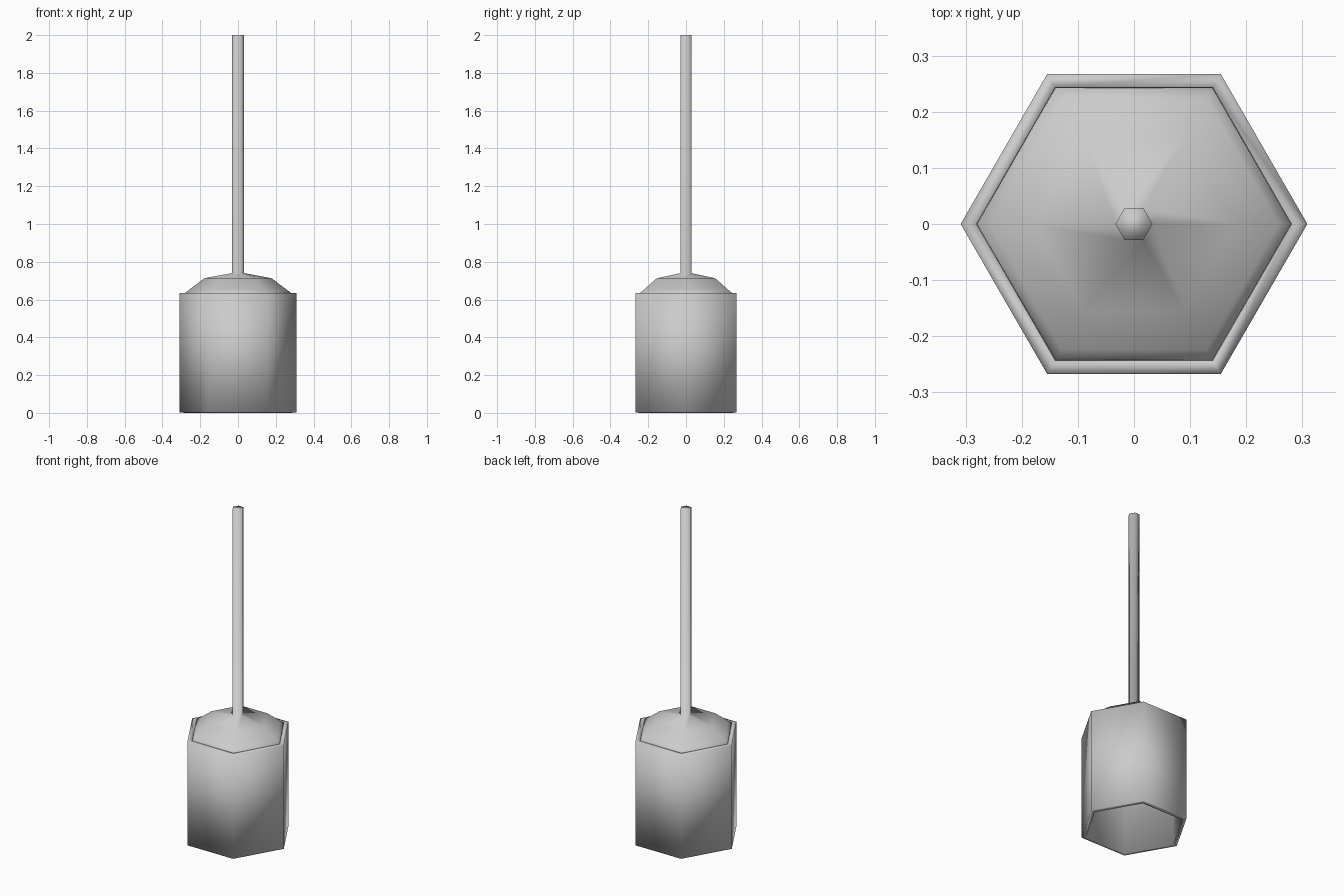
import bpy
import bmesh
from math import cos, sin, pi

cube = bpy.data.objects.get("Cube")
if cube:
    bpy.data.objects.remove(cube, do_unlink=True)

SIDES = 6

grey = bpy.data.materials.new("light_grey")
grey.use_nodes = True
colour = (0.6, 0.6, 0.6, 1)
grey.diffuse_color = colour
grey.node_tree.nodes["Principled BSDF"].inputs["Base Color"].default_value = colour


def hex_lathe(name, profile):
    """Spin a (radius, height) profile into a smooth six-sided part, closing both ends."""
    bm = bmesh.new()
    rings = []
    for r, z in profile:
        rings.append([bm.verts.new((r * cos(2 * pi * i / SIDES), r * sin(2 * pi * i / SIDES), z))
                      for i in range(SIDES)])
    for a, b in zip(rings, rings[1:]):
        for i in range(SIDES):
            j = (i + 1) % SIDES
            bm.faces.new((a[i], a[j], b[j], b[i]))
    bm.faces.new(rings[0][::-1])
    bm.faces.new(rings[-1])
    for f in bm.faces:
        f.smooth = True
    mesh = bpy.data.meshes.new(name)
    bm.to_mesh(mesh)
    bm.free()
    mesh.materials.append(grey)
    obj = bpy.data.objects.new(name, mesh)
    bpy.context.collection.objects.link(obj)


# Cup: thick hexagonal wall, open below, roofed over just under the rim
hex_lathe("cup", [
    (0.258, 0.61), (0.283, 0.6), (0.283, 0), (0.309, 0.003),
    (0.309, 0.635), (0.281, 0.635), (0.279, 0.62)])

# Handle: domed shoulder resting in the rim, running up into a long rod
hex_lathe("handle", [
    (0.281, 0.628), (0.279, 0.637), (0.258, 0.652), (0.178, 0.713),
    (0.033, 0.74), (0.033, 2.0)])
